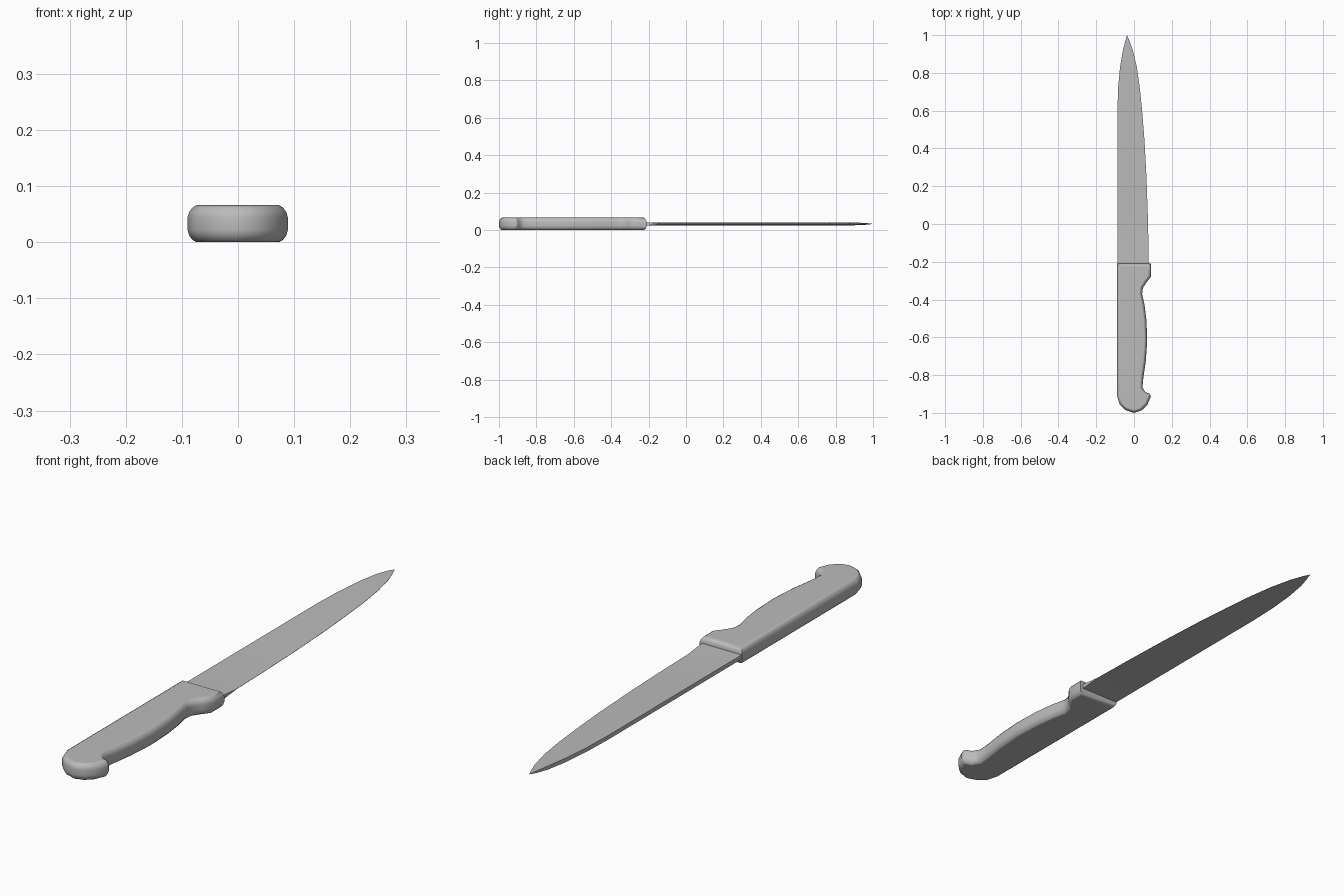
import bpy, bmesh, math
from mathutils import Vector

cube = bpy.data.objects.get("Cube")
if cube:
    bpy.data.objects.remove(cube, do_unlink=True)

MID = 0.033  # height of the central plane

grey = bpy.data.materials.new("plain_grey")
grey.use_nodes = True
grey.diffuse_color = (0.5, 0.5, 0.5, 1)
grey.node_tree.nodes["Principled BSDF"].inputs["Base Color"].default_value = (0.5, 0.5, 0.5, 1)


def loft(name, rings, angle):
    """Skin a list of equal closed rings and cap both ends."""
    bm = bmesh.new()
    rows = [[bm.verts.new(p) for p in ring] for ring in rings]
    n = len(rows[0])
    for a, b in zip(rows, rows[1:]):
        for i in range(n):
            j = (i + 1) % n
            bm.faces.new((a[i], a[j], b[j], b[i]))
    bm.faces.new(rows[0][::-1])
    bm.faces.new(rows[-1])
    bmesh.ops.remove_doubles(bm, verts=bm.verts, dist=0.0002)
    bmesh.ops.recalc_face_normals(bm, faces=bm.faces)
    mesh = bpy.data.meshes.new(name)
    bm.to_mesh(mesh)
    bm.free()
    mesh.materials.append(grey)
    obj = bpy.data.objects.new(name, mesh)
    bpy.context.collection.objects.link(obj)
    bpy.ops.object.select_all(action='DESELECT')
    obj.select_set(True)
    bpy.context.view_layer.objects.active = obj
    bpy.ops.object.shade_smooth_by_angle(angle=math.radians(angle))
    return obj


def inset(points, d):
    """Move a counter-clockwise outline inward by d, with mitred corners."""
    result = []
    for i, p in enumerate(points):
        e1 = (p - points[i - 1]).normalized()
        e2 = (points[(i + 1) % len(points)] - p).normalized()
        n1, n2 = Vector((-e1.y, e1.x)), Vector((-e2.y, e2.x))
        result.append(p + (n1 + n2) * d / (1 + n1.dot(n2)))
    return result


# Handle: contoured grip outline with rounded rims
outline = [Vector(p) for p in (
    (-.09, -.21), (-.09, -.91), (-.076, -.955), (-.045, -.985), (0, -1),
    (.04, -.987), (.07, -.958), (.089, -.915), (.083, -.898), (.06, -.89),
    (.045, -.865), (.05, -.81), (.062, -.73), (.07, -.62), (.066, -.51),
    (.056, -.43), (.043, -.37), (.047, -.338), (.066, -.31), (.089, -.28),
    (.089, -.21))]
rim = [(.016, .033), (.009, .029), (.003, .021), (0, .011)]
levels = [(d, -h) for d, h in rim] + [(d, h) for d, h in reversed(rim)]
handle = loft("handle", [[(p.x, p.y, MID + h) for p in inset(outline, d)]
                         for d, h in levels], 50)
handle.modifiers.new("even_shading", 'WEIGHTED_NORMAL').keep_sharp = True

# Blade: wedge section, thick spine on -x and ground edge on +x
# stations: y, spine x, edge x, half thickness at the spine and at the edge
stations = [
    (-.24, -.088, .079, .008, .008), (-.2, -.088, .078, .008, .008),
    (-.12, -.088, .077, .008, .0005), (.05, -.088, .073, .008, .0005),
    (.25, -.088, .066, .008, .0005), (.45, -.088, .055, .008, .0005),
    (.6, -.088, .043, .008, .0005), (.72, -.084, .031, .008, .0005),
    (.83, -.074, .015, .008, .0005), (.92, -.059, -.006, .007, .0005),
    (.97, -.046, -.024, .004, .0005), (1, -.037, -.037, 0, 0)]
loft("blade", [[(s, y, MID - t), (e, y, MID - k), (e, y, MID + k), (s, y, MID + t)]
               for y, s, e, t, k in stations], 30)
